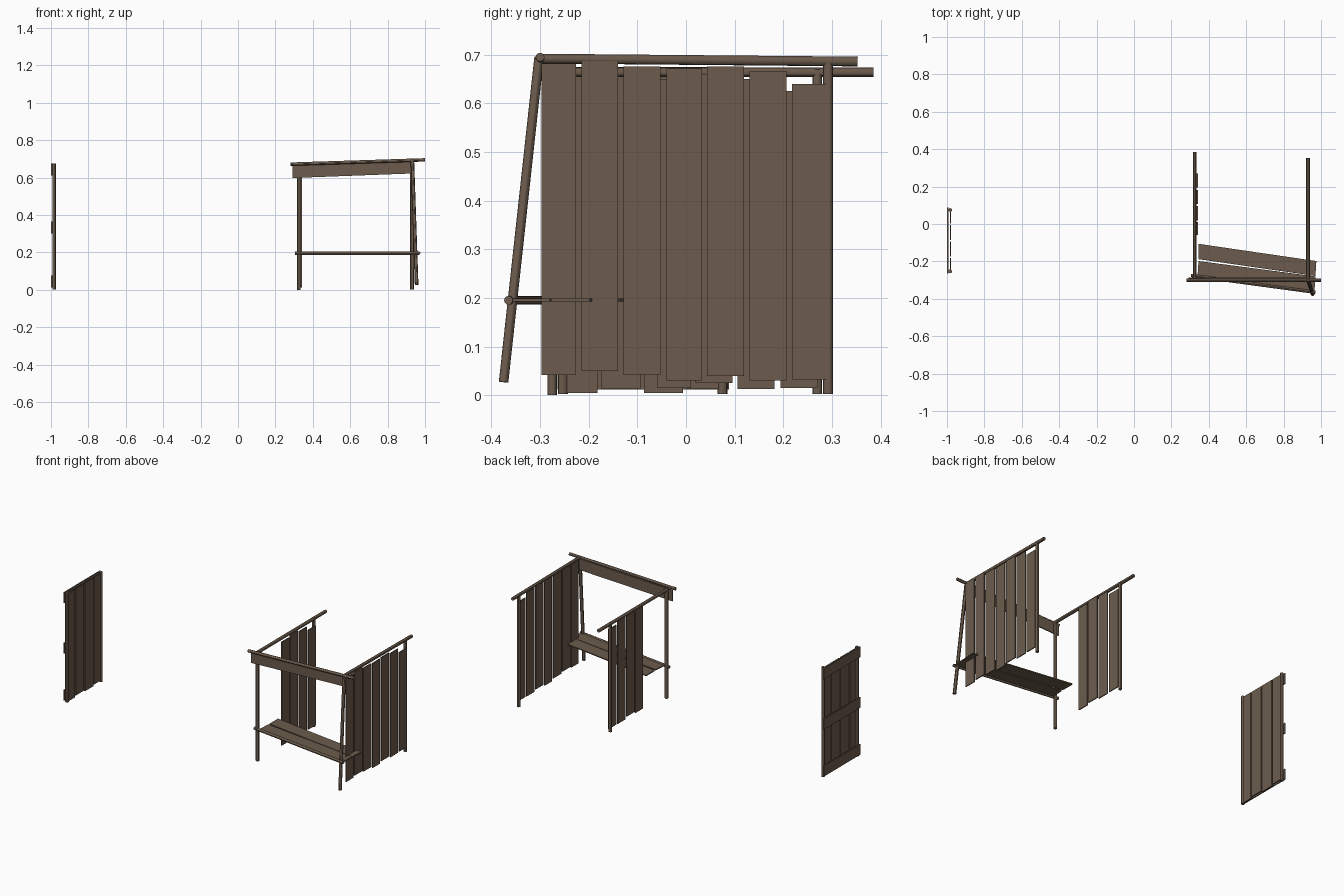
import bpy, bmesh
from mathutils import Vector

cube = bpy.data.objects.get("Cube")
if cube:
    bpy.data.objects.remove(cube, do_unlink=True)

wood = bpy.data.materials.new("weathered_brown_wood")
wood.use_nodes = True
COLOUR = (0.15, 0.105, 0.073, 1)
wood.diffuse_color = COLOUR
wood.node_tree.nodes["Principled BSDF"].inputs["Base Color"].default_value = COLOUR


def finish(name, bm, smooth=False):
    bmesh.ops.recalc_face_normals(bm, faces=bm.faces)
    mesh = bpy.data.meshes.new(name)
    bm.to_mesh(mesh)
    bm.free()
    mesh.materials.append(wood)
    obj = bpy.data.objects.new(name, mesh)
    bpy.context.collection.objects.link(obj)
    if smooth:
        bpy.ops.object.select_all(action="DESELECT")
        obj.select_set(True)
        bpy.context.view_layer.objects.active = obj
        bpy.ops.object.shade_smooth_by_angle()
    return obj


def pole(name, start, end, r=0.01, r_end=None):
    """Round pole between two points."""
    a, b = Vector(start), Vector(end)
    bm = bmesh.new()
    bmesh.ops.create_cone(bm, cap_ends=True, segments=12, radius1=r,
                          radius2=r_end or r, depth=(b - a).length)
    turn = (b - a).to_track_quat("Z", "Y").to_matrix().to_4x4()
    bm.transform(turn)
    bmesh.ops.translate(bm, verts=bm.verts, vec=(a + b) / 2)
    return finish(name, bm, True)


def board(name, corners, thickness):
    """Flat outline pushed out along the thickness vector."""
    bm = bmesh.new()
    face = bm.faces.new([bm.verts.new(c) for c in corners])
    new = bmesh.ops.extrude_face_region(bm, geom=[face])["geom"]
    moved = [v for v in new if isinstance(v, bmesh.types.BMVert)]
    bmesh.ops.translate(bm, verts=moved, vec=thickness)
    if len(bm.faces) == 5:
        bm.faces.new([v for v in bm.verts if v not in moved])
    return finish(name, bm)


def plank(name, x, y0, y1, z0, z1, t=0.006):
    """Board lying in a side wall."""
    return board(name, [(x, y0, z0), (x, y1, z0), (x, y1, z1), (x, y0, z1)], (t, 0, 0))


# Left-hand wall of seven uneven planks
for i, (y0, y1, z0, z1) in enumerate([
        (-.297, -.226, .042, .682), (-.215, -.14, .05, .687),
        (-.128, -.052, .042, .676), (-.04, .033, .03, .672),
        (.043, .119, .04, .676), (.131, .207, .03, .667),
        (.218, .288, .032, .64)]):
    plank(f"left_wall_plank_{i + 1}", .936, y0, y1, z0, z1)

# Right-hand wall of four planks
for i, (y0, y1, z0, z1) in enumerate([
        (-.06, .01, .015, .65), (.02, .096, .025, .66),
        (.106, .182, .013, .65), (.194, .27, .015, .625)]):
    plank(f"right_wall_plank_{i + 1}", .335, y0, y1, z0, z1)

# Posts and rails
pole("front_right_post", (.325, -.275, 0), (.325, -.275, .67))
pole("back_right_post", (.325, .27, .003), (.325, .27, .67))
pole("back_left_post", (.93, .292, .003), (.93, .292, .685))
pole("leaning_front_post", (.955, -.375, .027), (.932, -.302, .695))
pole("right_top_rail", (.325, -.285, .664), (.325, .385, .664))
pole("left_top_rail", (.93, -.3, .692), (.93, .353, .686))
pole("front_top_rail", (.28, -.3, .672), (1.0, -.3, .695), .009)
pole("counter_front_rail", (.305, -.275, .195), (.97, -.365, .195), .009)

# Sloping fascia board under the front rail
board("fascia_board", [(.292, -.292, .598), (.928, -.292, .622),
                       (.928, -.292, .69), (.292, -.292, .666)], (0, .006, 0))

# Two slanting counter boards
board("counter_back_board", [(.345, -.188, .193), (.97, -.278, .193),
                             (.975, -.198, .193), (.345, -.106, .193)], (0, 0, .006))
board("counter_front_board", [(.34, -.272, .193), (.965, -.36, .193),
                              (.97, -.28, .193), (.345, -.198, .193)], (0, 0, .006))

# Detached door: edge poles, planks and cross battens
for side, y in (("front", -.253), ("back", .075)):
    pole(f"door_{side}_pole", (-.983, y, .003), (-.983, y, .675))
for i in range(4):
    y0 = -.262 + i * .088
    plank(f"door_plank_{i + 1}", -.984, y0, y0 + .08, .005 + .008 * (i % 2), .668)
for name, z in (("bottom", .012), ("middle", .3), ("top", .61)):
    plank(f"door_{name}_batten", -.999, -.264, .088, z, z + .065)
